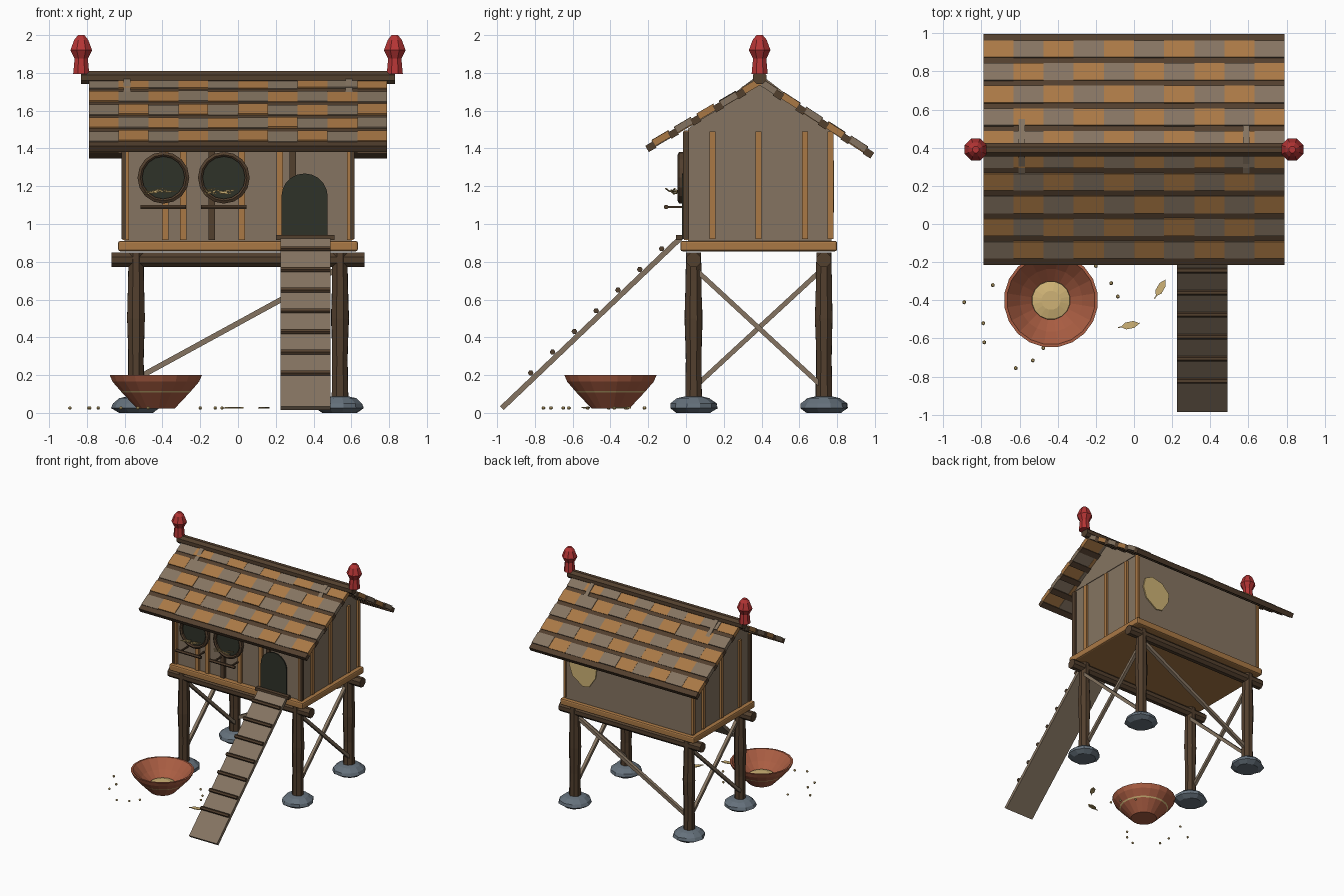
import bpy, bmesh, math, random
from mathutils import Matrix, Vector

random.seed(4)
if "Cube" in bpy.data.objects:
    bpy.data.objects.remove(bpy.data.objects["Cube"])


def material(name, *rgb):
    m = bpy.data.materials.new(name)
    m.use_nodes = True
    m.diffuse_color = (*rgb, 1)
    m.node_tree.nodes["Principled BSDF"].inputs["Base Color"].default_value = (*rgb, 1)
    return m


ORANGE = material("orange_wood", 0.40, 0.19, 0.06)
TAUPE = material("weathered_wood", 0.235, 0.175, 0.12)
DARK = material("dark_wood", 0.085, 0.05, 0.027)
BLACK = material("dark_opening", 0.028, 0.032, 0.022)
RED = material("red_paint", 0.46, 0.035, 0.035)
CLAY = material("terracotta", 0.40, 0.11, 0.055)
STONE = material("blue_grey_stone", 0.13, 0.165, 0.20)
STRAW = material("straw", 0.62, 0.45, 0.18)


class Part:
    """Collects primitives into one named object."""

    def __init__(self, name, *mats):
        self.name, self.mats, self.bm = name, mats, bmesh.new()

    def paint(self, verts, slot):
        for f in {f for v in verts for f in v.link_faces}:
            f.material_index = slot

    def box(self, center, size, rot=None, slot=0):
        m = Matrix.Translation(center) @ (rot or Matrix()) @ Matrix.Diagonal((*size, 1))
        self.paint(bmesh.ops.create_cube(self.bm, size=1, matrix=m)["verts"], slot)
        return self

    def rod(self, a, b, r, sides=8):
        a, b = Vector(a), Vector(b)
        m = Matrix.Translation((a + b) / 2) @ (b - a).to_track_quat("Z", "Y").to_matrix().to_4x4()
        m = m @ Matrix.Rotation(math.pi / sides, 4, "Z")
        bmesh.ops.create_cone(self.bm, cap_ends=True, segments=sides, radius1=r, radius2=r,
                              depth=(b - a).length, matrix=m)
        return self

    def lathe(self, x, y, profile, sides, jitter=0.0, slots=None, caps=True):
        rings = []
        for r, z in profile:
            ring = []
            for i in range(sides):
                a = math.tau * (i + 0.5) / sides
                k = r * (1 + random.uniform(-jitter, jitter))
                ring.append(self.bm.verts.new((x + k * math.cos(a), y + k * math.sin(a), z)))
            rings.append(ring)
        for j in range(len(rings) - 1):
            lo, hi = rings[j], rings[j + 1]
            for i in range(sides):
                n = (i + 1) % sides
                f = self.bm.faces.new((lo[i], lo[n], hi[n], hi[i]))
                f.material_index = slots[j] if slots else 0
        if caps:
            self.bm.faces.new(rings[0][::-1])
            f = self.bm.faces.new(rings[-1])
            f.material_index = slots[-1] if slots else 0
        return self

    def prism(self, outline, depth):
        verts = [self.bm.verts.new(p) for p in outline]
        out = bmesh.ops.extrude_face_region(self.bm, geom=[self.bm.faces.new(verts)])
        moved = [g for g in out["geom"] if isinstance(g, bmesh.types.BMVert)]
        bmesh.ops.translate(self.bm, verts=moved, vec=depth)
        return self

    def done(self, bevel=0.0):
        bmesh.ops.recalc_face_normals(self.bm, faces=self.bm.faces)
        mesh = bpy.data.meshes.new(self.name)
        self.bm.to_mesh(mesh)
        self.bm.free()
        for m in self.mats:
            mesh.materials.append(m)
        ob = bpy.data.objects.new(self.name, mesh)
        bpy.context.collection.objects.link(ob)
        if bevel:
            mod = ob.modifiers.new("soft_edges", "BEVEL")
            mod.width, mod.segments = bevel, 2


POST_X, FRONT_Y, BACK_Y, MID_Y = 0.54, 0.04, 0.73, 0.385

# Legs on stones, with beams and braces
stones, posts = Part("foot_stones", STONE), Part("posts", DARK)
beams, braces = Part("floor_beams", DARK), Part("braces", TAUPE)
for y in (FRONT_Y, BACK_Y):
    beams.rod((-0.67, y, 0.81), (0.67, y, 0.81), 0.041)
    for x in (-POST_X, POST_X):
        stones.lathe(x, y, [(0.09, 0), (0.128, 0.025), (0.12, 0.05), (0.085, 0.078), (0.04, 0.088)], 11, 0.05)
        posts.lathe(x, y, [(0.047, 0.05), (0.043, 0.28), (0.05, 0.5), (0.044, 0.7), (0.042, 0.85)], 8, 0.04)
for x in (-POST_X, POST_X):
    braces.rod((x - 0.015, 0.06, 0.15), (x - 0.015, 0.71, 0.75), 0.018, 4)
    braces.rod((x + 0.015, 0.06, 0.75), (x + 0.015, 0.71, 0.15), 0.018, 4)
braces.rod((-POST_X, BACK_Y, 0.18), (POST_X, BACK_Y, 0.77), 0.02, 4)
for p in (stones, posts, beams, braces):
    p.done()

# House body
Part("floor_platform", ORANGE).box((0, MID_Y, 0.883), (1.27, 0.83, 0.056)).done(0.012)
Part("walls", TAUPE).box((0, MID_Y + 0.005, 1.205), (1.2, 0.76, 0.59)).done()
gables = Part("gable_walls", TAUPE)
for x in (-0.605, 0.57):
    gables.prism([(x, 0.005, 1.5), (x, 0.775, 1.5), (x, 0.39, 1.795)], (0.035, 0, 0))
gables.done()
strips = Part("wall_battens", ORANGE, DARK)
for x, slot in ((-0.595, 0), (-0.385, 0), (-0.29, 0), (-0.14, 1), (0.02, 0), (0.22, 0), (0.29, 1), (0.595, 0)):
    strips.box((x, 0.002, 1.205), (0.034, 0.026, 0.58), slot=slot)
for side in (-1, 1):
    for y in (0.0, 0.14, 0.385, 0.63, 0.765):
        strips.box((side * 0.605, y, 1.205), (0.022, 0.032, 0.57), slot=int(y == 0))
strips.done()

# Arched doorway
arch = [(0.23, -0.012, 0.92), (0.475, -0.012, 0.92)]
for i in range(11):
    a = math.pi * i / 10
    arch.append((0.3525 + 0.1225 * math.cos(a), -0.012, 1.145 + 0.1225 * math.sin(a)))
Part("doorway", BLACK).prism(arch, (0, -0.009, 0)).done()

# Round windows with straw and perches
rings, panes = Part("window_rings", DARK), Part("window_openings", BLACK)
perches, wisps = Part("perches", DARK), Part("window_straw", STRAW)
for cx in (-0.395, -0.075):
    n, prof = 16, ((0.112, -0.01), (0.112, -0.036), (0.122, -0.045), (0.137, -0.036), (0.137, -0.01))
    loops = [[rings.bm.verts.new((cx + r * math.cos(math.tau * i / n), y, 1.245 + r * math.sin(math.tau * i / n)))
              for i in range(n)] for r, y in prof]
    for j in range(len(prof)):
        a, b = loops[j], loops[(j + 1) % len(prof)]
        for i in range(n):
            k = (i + 1) % n
            rings.bm.faces.new((a[i], a[k], b[k], b[i]))
    panes.rod((cx, -0.012, 1.245), (cx, -0.022, 1.245), 0.115, 16)
    perches.rod((cx - 0.12, -0.105, 1.09), (cx + 0.12, -0.105, 1.09), 0.013, 6)
    for dx in (-0.08, 0.08):
        perches.rod((cx + dx, -0.105, 1.09), (cx + dx, 0, 1.09), 0.008, 4)
    for i in range(9):
        x = cx - 0.02 + random.uniform(-0.06, 0.06)
        y = random.uniform(-0.09, -0.04)
        z = 1.165 + random.uniform(-0.01, 0.012)
        wisps.rod((x - 0.03, y, z), (x + 0.03, y + random.uniform(-0.02, 0.02), z + random.uniform(-0.015, 0.015)), 0.004, 4)
for p in (rings, panes, perches, wisps):
    p.done()

# Straw patch on the back wall
patch = [(0.54, 1.30), (0.47, 1.335), (0.37, 1.31), (0.30, 1.24), (0.31, 1.16), (0.37, 1.07), (0.43, 1.06), (0.53, 1.13), (0.56, 1.22)]
Part("back_patch", STRAW).prism([(x, 0.775, z) for x, z in patch], (0, 0.009, 0)).done()

# Shingled roof: coloured tiles above a dark batten on every row
roof = Part("roof_shingles", ORANGE, TAUPE, DARK)
ROWS, COLS, WIDTH = 5, 10, 0.158
for side, drop in ((-1, 0.35), (1, 0.385)):
    step, fall = 0.595 / ROWS, drop / ROWS
    tilt = Matrix.Rotation(-side * math.atan2(fall, step), 4, "X")
    length = math.hypot(step, fall)
    for row in range(ROWS):
        def at(t, lift=0.0):
            return 0.39 + side * step * (row + t), 1.757 - fall * (row + t) + lift
        y, z = at(0.84, -0.009)
        roof.box((0, y, z), (1.58, length * 0.34, 0.038), tilt, 2)
        y, z = at(0.36)
        for col in range(COLS):
            x = (col - (COLS - 1) / 2) * WIDTH
            slot = (row + col + (side < 0)) % 2
            wobble = random.uniform(-0.004, 0.004)
            roof.box((x, y, z + wobble), (WIDTH, length * 0.74, 0.036), tilt, slot)
roof.done()

# Ridge beam and finials
Part("ridge_beam", DARK).rod((-0.83, 0.39, 1.775), (0.83, 0.39, 1.775), 0.038).done()
finials = Part("finials", RED)
for x in (-0.83, 0.83):
    finials.lathe(x, 0.39, [(0.046, 1.795), (0.038, 1.875), (0.062, 1.92), (0.04, 1.975), (0.018, 2.0)], 8)
finials.done()

# Entry ramp with cleats
low, high = Vector((0.3575, -0.975, 0.025)), Vector((0.3575, -0.03, 0.925))
slope = Matrix.Rotation(math.atan2(0.9, 0.945), 4, "X")
Part("ramp", TAUPE).box((low + high) / 2, (0.265, (high - low).length, 0.028), slope).done()
cleats = Part("ramp_cleats", DARK)
for i in range(7):
    y, z = -0.822 + 0.1155 * i, 0.212 + 0.1095 * i
    cleats.rod((0.225, y, z), (0.49, y, z), 0.015, 6)
cleats.box((0.355, -0.035, 0.928), (0.31, 0.035, 0.028)).done()

# Feeding bowl with a painted band and a heap of grain
BX, BY = -0.435, -0.40
profile = [(0.10, 0.022), (0.182, 0.108), (0.19, 0.117), (0.232, 0.165), (0.247, 0.2),
           (0.232, 0.2), (0.165, 0.125), (0.10, 0.07)]
Part("feeding_bowl", CLAY, STRAW).lathe(BX, BY, profile, 20, slots=[0, 1, 0, 0, 0, 0, 0, 0]).done()
Part("grain_heap", STRAW).lathe(BX, BY, [(0.102, 0.07), (0.10, 0.085), (0.05, 0.098)], 16).done()

# Spilled seeds and fallen feathers
seeds = Part("spilled_seeds", STRAW)
for x, y in ((-0.89, -0.41), (-0.74, -0.32), (-0.79, -0.52), (-0.785, -0.62), (-0.62, -0.755),
             (-0.53, -0.715), (-0.475, -0.65), (-0.12, -0.31), (-0.085, -0.38), (-0.2, -0.22)):
    seeds.lathe(x, y, [(0.006, 0.018), (0.011, 0.026), (0.006, 0.034)], 6)
seeds.done()
feathers = Part("feathers", STRAW)
for x, y, turn in ((0.14, -0.335, 1.05), (-0.02, -0.53, 0.2)):
    d, s = Vector((math.cos(turn), math.sin(turn), 0)), Vector((-math.sin(turn), math.cos(turn), 0))
    c = Vector((x, y, 0.026))
    leaf = [c + d * u + s * v for u, v in ((-0.05, 0), (-0.025, -0.018), (0.02, -0.018), (0.05, 0), (0.02, 0.018), (-0.025, 0.018))]
    feathers.prism(leaf, (0, 0, 0.006)).rod(c - d * 0.065, c + d * 0.05, 0.004, 4)
feathers.done()
